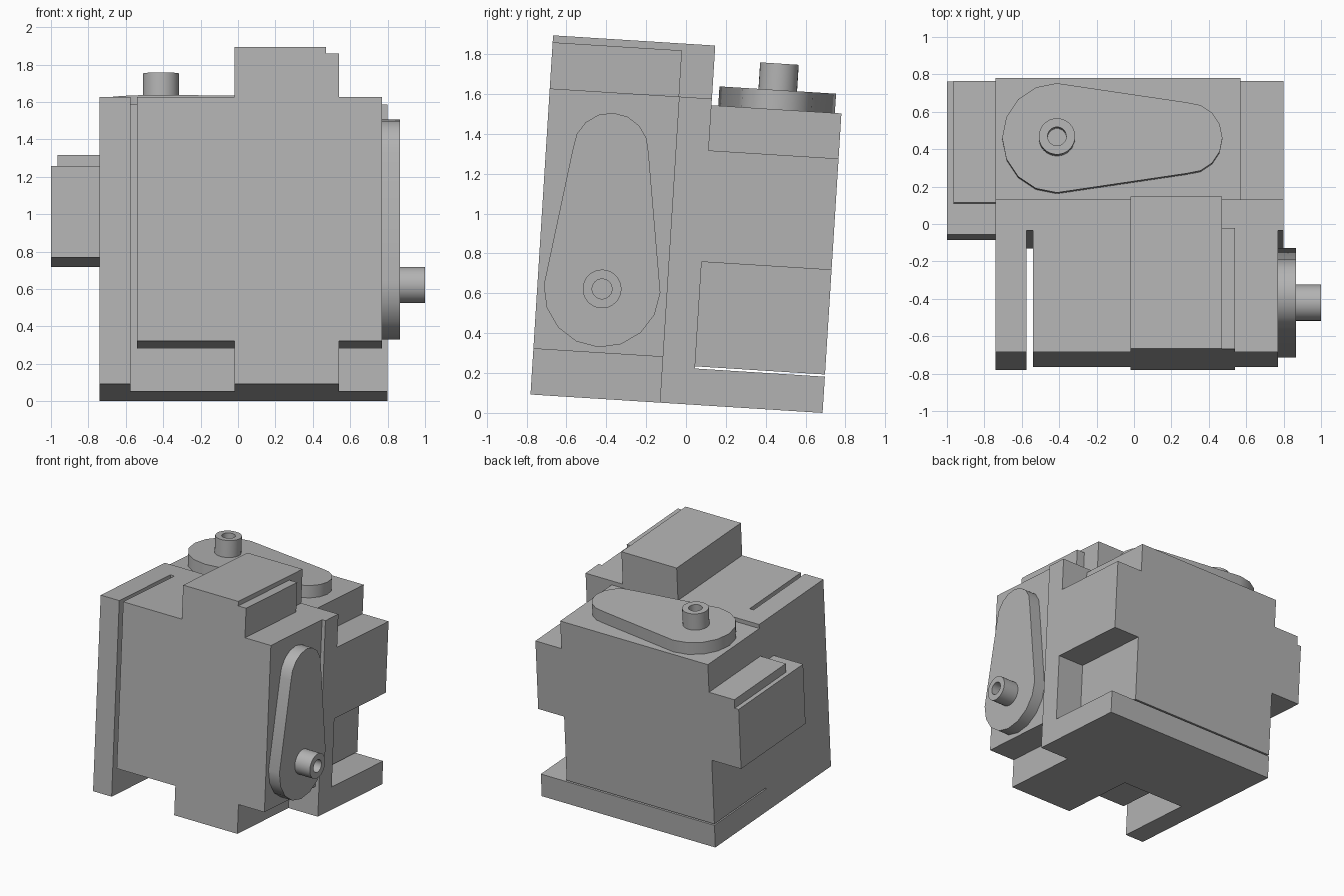
import bpy, bmesh
from math import cos, sin, pi, radians
from mathutils import Matrix, Vector

cube = bpy.data.objects.get("Cube")
if cube:
    bpy.data.objects.remove(cube)

# One grey plastic for everything
grey = bpy.data.materials.new("grey_plastic")
grey.use_nodes = True
colour = (0.45, 0.45, 0.45, 1)
grey.diffuse_color = colour
grey.node_tree.nodes["Principled BSDF"].inputs["Base Color"].default_value = colour

# The whole unit leans back slightly; parts are laid out in the upright frame
LEAN = Matrix.Translation((0, -0.78, 0.0922)) @ Matrix.Rotation(radians(-3.6), 4, 'X')

# Shared depths and heights
SERVO, WALL, BACK = 0.65, 0.815, 1.468
LOW, TOP = 0.23, 1.538


def finish(name, bm, smooth=False):
    bmesh.ops.recalc_face_normals(bm, faces=bm.faces)
    bm.transform(LEAN)
    mesh = bpy.data.meshes.new(name)
    bm.to_mesh(mesh)
    bm.free()
    mesh.materials.append(grey)
    obj = bpy.data.objects.new(name, mesh)
    bpy.context.collection.objects.link(obj)
    if smooth:
        bpy.ops.object.select_all(action='DESELECT')
        obj.select_set(True)
        bpy.context.view_layer.objects.active = obj
        bpy.ops.object.shade_smooth_by_angle(angle=radians(30))
    return obj


def box(name, x, y, z):
    bm = bmesh.new()
    bmesh.ops.create_cube(bm, size=1)
    for v in bm.verts:
        v.co = Vector([r[0] if c < 0 else r[1] for c, r in zip(v.co, (x, y, z))])
    finish(name, bm)


def horn_arm(name, frame, big=0.293, small=0.19, length=0.695, thick=0.097):
    """Tapered arm: two half circles joined, extruded along local z."""
    bm = bmesh.new()
    pts = []
    for k in range(9):
        a = pi / 2 + pi * k / 8
        pts.append((big * cos(a), big * sin(a), 0))
    for k in range(9):
        a = -pi / 2 + pi * k / 8
        pts.append((length + small * cos(a), small * sin(a), 0))
    base = bm.faces.new([bm.verts.new(p) for p in pts])
    out = bmesh.ops.extrude_face_region(bm, geom=[base], use_keep_orig=True)
    for v in out["geom"]:
        if isinstance(v, bmesh.types.BMVert):
            v.co.z += thick
    bm.transform(frame)
    finish(name, bm, True)


def shaft(name, frame, start=0.097, height=0.133, outer=0.097, inner=0.05, n=32):
    """Hollow output shaft, spun from its wall profile."""
    bm = bmesh.new()
    profile = [(inner, start), (inner, start + height),
               (outer, start + height), (outer, start)]
    vs = [bm.verts.new((r, 0, z)) for r, z in profile]
    es = [bm.edges.new(p) for p in zip(vs, vs[1:])]
    bmesh.ops.spin(bm, geom=vs + es, cent=(0, 0, 0), axis=(0, 0, 1),
                   angle=2 * pi, steps=n, use_duplicate=False)
    bmesh.ops.remove_doubles(bm, verts=bm.verts, dist=0.0005)
    bm.transform(frame)
    finish(name, bm, True)


# Bracket
box("bracket_wall", (-0.74, 0.80), (SERVO, WALL), (0, TOP))
box("bracket_side_panel", (-0.74, -0.575), (0, SERVO), (0, TOP))
box("bracket_base", (-0.74, 0.80), (WALL, BACK), (0, 0.182))
box("front_mount_upper", (-0.02, 0.47), (0, WALL), (TOP, 1.805))
box("front_mount_lower", (-0.02, 0.47), (0, SERVO), (0, LOW))
box("rear_mount_right", (-1.0, -0.74), (SERVO, BACK), (0.718, 1.208))

# Front servo, with its output facing +x
box("front_servo_body", (-0.54, 0.77), (0, SERVO), (LOW, TOP))
box("front_servo_flange_upper", (0.47, 0.54), (0, SERVO), (TOP, 1.77))
box("front_servo_flange_lower", (0.47, 0.54), (0, SERVO), (0, LOW))

# Rear servo, with its output facing up
box("rear_servo_body", (-0.74, 0.57), (WALL, BACK), (0.193, 1.505))
box("rear_servo_flange_left", (0.57, 0.80), (WALL, BACK), (0.718, 1.278))
box("rear_servo_flange_right", (-0.965, -0.74), (WALL, BACK), (1.208, 1.278))

# Horns: the arm runs along local x, the shaft along local z
rear = Matrix.Translation((-0.412, 1.142, 1.505))
turn = Matrix(((0, 0, 1, 0), (0, 1, 0, 0), (1, 0, 0, 0), (0, 0, 0, 1)))
front = Matrix.Translation((0.77, 0.325, 0.551)) @ turn
for side, frame in (("front", front), ("rear", rear)):
    horn_arm(side + "_horn_arm", frame)
    shaft(side + "_output_shaft", frame)
